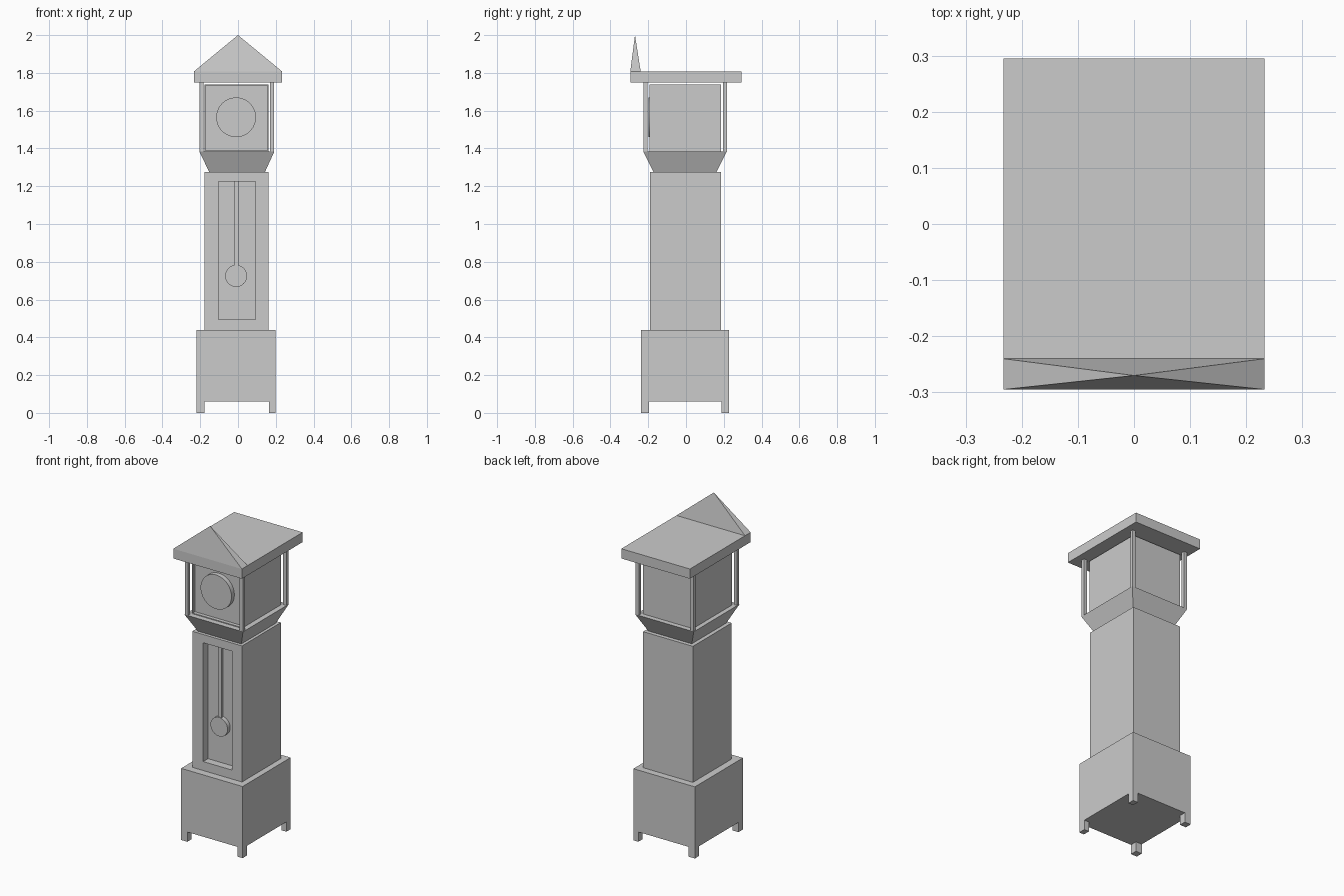
import bpy, bmesh, math

if "Cube" in bpy.data.objects:
    bpy.data.objects.remove(bpy.data.objects["Cube"])


def make_object(name, bm):
    bmesh.ops.recalc_face_normals(bm, faces=bm.faces[:])
    mesh = bpy.data.meshes.new(name)
    bm.to_mesh(mesh)
    bm.free()
    obj = bpy.data.objects.new(name, mesh)
    bpy.context.collection.objects.link(obj)
    return obj


def frustum(name, x, y, z, top_x=None, top_y=None):
    """Box from (min, max) ranges; optional different ranges for the top."""
    bm = bmesh.new()
    rings = []
    for rx, ry, h in ((x, y, z[0]), (top_x or x, top_y or y, z[1])):
        rings.append([bm.verts.new((rx[i], ry[j], h))
                      for i, j in ((0, 0), (1, 0), (1, 1), (0, 1))])
    low, high = rings
    bm.faces.new(low)
    bm.faces.new(high)
    for i in range(4):
        k = (i + 1) % 4
        bm.faces.new((low[i], low[k], high[k], high[i]))
    return make_object(name, bm)


def recessed_box(name, x, y, z, hole_x, hole_z, depth):
    """Box with a rectangular recess sunk into its front face."""
    obj = frustum(name, x, y, z)
    bm = bmesh.new()
    bm.from_mesh(obj.data)
    bm.normal_update()
    front = min(bm.faces, key=lambda f: f.normal.y)
    bmesh.ops.inset_region(bm, faces=[front], thickness=0.005)
    cx, cz = sum(x) / 2, sum(z) / 2
    for v in front.verts:
        v.co.x = hole_x[v.co.x > cx]
        v.co.z = hole_z[v.co.z > cz]
    back = bmesh.ops.extrude_discrete_faces(bm, faces=[front])["faces"][0]
    for v in back.verts:
        v.co.y += depth
    bm.to_mesh(obj.data)
    bm.free()
    return obj


def disc(name, x, z, radius, y):
    bpy.ops.mesh.primitive_cylinder_add(
        vertices=48, radius=radius, depth=y[1] - y[0],
        location=(x, sum(y) / 2, z), rotation=(math.pi / 2, 0, 0))
    bpy.context.object.name = name
    bpy.ops.object.shade_smooth_by_angle()


# Plinth and feet
frustum("plinth", (-0.22, 0.198), (-0.238, 0.228), (0.06, 0.44))
for side, fx in (("left", (-0.22, -0.178)), ("right", (0.164, 0.198))):
    for end, fy in (("front", (-0.238, -0.195)), ("back", (0.187, 0.228))):
        frustum(f"foot_{end}_{side}", fx, fy, (0, 0.06))

# Trunk with pendulum window
recessed_box("trunk", (-0.177, 0.161), (-0.191, 0.186), (0.44, 1.276),
             (-0.103, 0.093), (0.495, 1.225), 0.047)
frustum("pendulum_rod", (-0.02, 0.003), (-0.165, -0.148), (0.77, 1.225))
disc("pendulum_bob", -0.01, 0.725, 0.058, (-0.17, -0.144))

# Flared neck
frustum("neck", (-0.153, 0.143), (-0.172, 0.162), (1.276, 1.385),
        (-0.205, 0.193), (-0.227, 0.217))

# Hood with recessed front, dial and corner posts
recessed_box("hood", (-0.177, 0.161), (-0.193, 0.186), (1.385, 1.738),
             (-0.172, 0.156), (1.39, 1.733), 0.022)
disc("dial", -0.01, 1.565, 0.105, (-0.199, -0.17))
for side, px in (("left", (-0.203, -0.182)), ("right", (0.17, 0.191))):
    for end, py in (("front", (-0.226, -0.205)), ("back", (0.196, 0.216))):
        frustum(f"post_{end}_{side}", px, py, (1.385, 1.748))

# Roof slab
frustum("roof", (-0.233, 0.233), (-0.295, 0.295), (1.748, 1.808))

# Pointed pediment on the front edge
bm = bmesh.new()
base = [bm.verts.new(c) for c in ((-0.233, -0.295, 1.808), (0.233, -0.295, 1.808),
                                  (0.233, -0.24, 1.808), (-0.233, -0.24, 1.808))]
apex = bm.verts.new((0, -0.27, 2.0))
bm.faces.new(base)
for i in range(4):
    bm.faces.new((base[i], base[(i + 1) % 4], apex))
make_object("pediment", bm)
